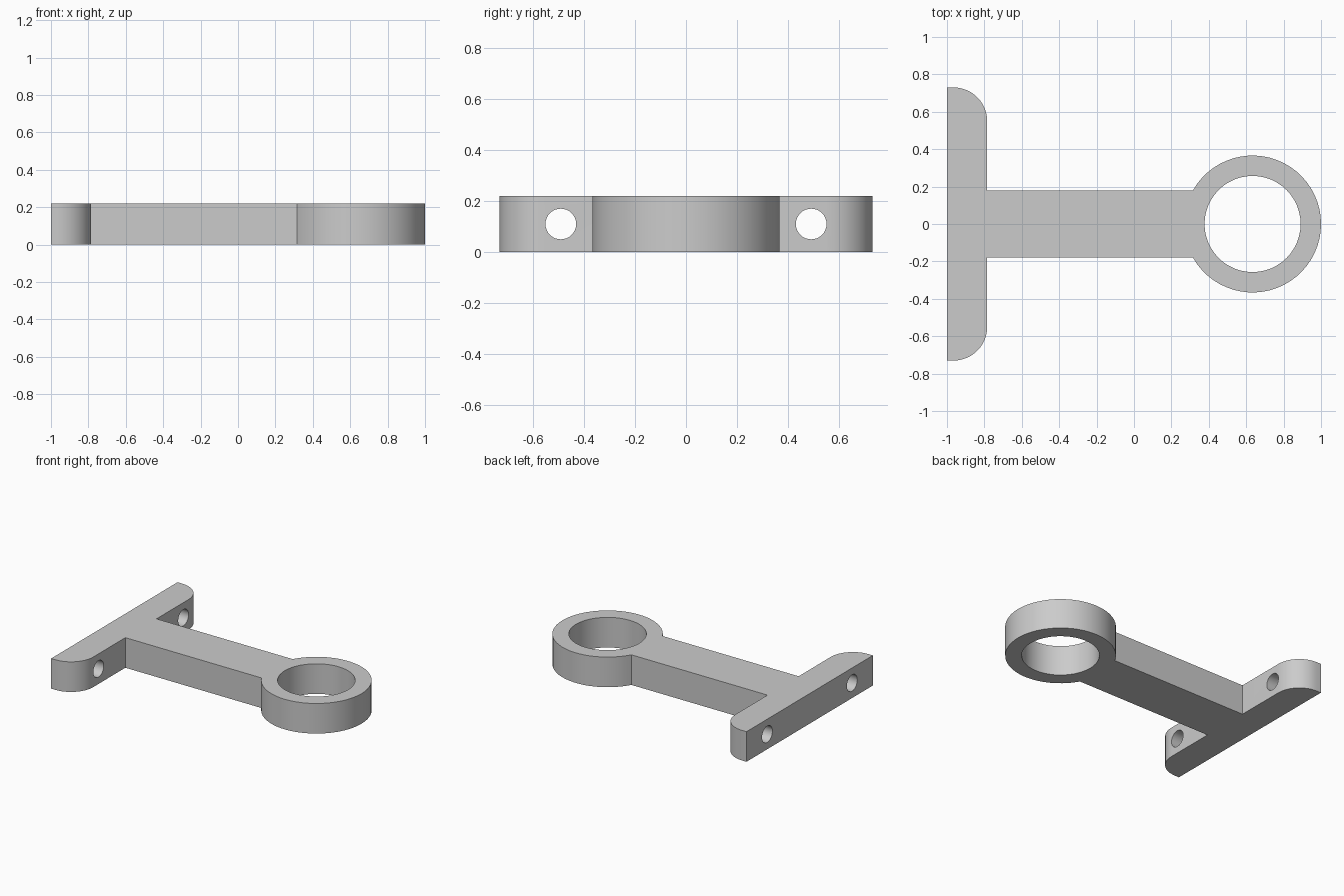
import bpy
import bmesh
from math import sin, cos, pi, asin
from mathutils import Matrix

cube = bpy.data.objects.get("Cube")
if cube:
    bpy.data.objects.remove(cube, do_unlink=True)

HEIGHT = 0.22
RING_X, RING_R, BORE_R = 0.634, 0.366, 0.257
ARM_Y = 0.18
PLATE_X, PLATE_Y, CORNER = -0.785, 0.73, 0.18
HOLE_Y, HOLE_R = 0.49, 0.06

metal = bpy.data.materials.new("light_grey")
metal.use_nodes = True
grey = (0.6, 0.6, 0.6, 1)
metal.diffuse_color = grey
metal.node_tree.nodes["Principled BSDF"].inputs["Base Color"].default_value = grey


def arc(cx, cy, r, start, end, steps):
    angles = [start + (end - start) * i / steps for i in range(steps + 1)]
    return [(cx + r * cos(a), cy + r * sin(a)) for a in angles]


def make_object(name, bm):
    mesh = bpy.data.meshes.new(name)
    bmesh.ops.recalc_face_normals(bm, faces=bm.faces)
    bm.to_mesh(mesh)
    bm.free()
    mesh.materials.append(metal)
    obj = bpy.data.objects.new(name, mesh)
    bpy.context.collection.objects.link(obj)
    return obj


def cut_cylinder(target, radius, depth, matrix, segments):
    bm = bmesh.new()
    bmesh.ops.create_cone(bm, cap_ends=True, segments=segments, radius1=radius,
                          radius2=radius, depth=depth, matrix=matrix)
    cutter = make_object("hole_cutter", bm)
    cutter.hide_render = True
    mod = target.modifiers.new("hole", 'BOOLEAN')
    mod.operation = 'DIFFERENCE'
    mod.solver = 'EXACT'
    mod.object = cutter
    bpy.context.view_layer.objects.active = target
    bpy.ops.object.modifier_apply(modifier=mod.name)
    bpy.data.objects.remove(cutter, do_unlink=True)


# Half outline from ring tip along the arm to the mounting plate, then mirrored
half = arc(RING_X, 0, RING_R, 0, pi - asin(ARM_Y / RING_R), 24)
half.append((PLATE_X, ARM_Y))
half += arc(PLATE_X - CORNER, PLATE_Y - CORNER, CORNER, 0, pi / 2, 12)
half.append((-1, PLATE_Y))
outline = half + [(x, -y) for x, y in reversed(half[1:])]

bm = bmesh.new()
base = bm.faces.new([bm.verts.new((x, y, 0)) for x, y in outline])
top = bmesh.ops.extrude_face_region(bm, geom=[base])
bmesh.ops.translate(bm, vec=(0, 0, HEIGHT),
                    verts=[v for v in top["geom"] if isinstance(v, bmesh.types.BMVert)])
bracket = make_object("ring_bracket", bm)

# Ring bore and the two screw holes through the plate
mid = HEIGHT / 2
cut_cylinder(bracket, BORE_R, 1, Matrix.Translation((RING_X, 0, mid)), 48)
for side in (-1, 1):
    place = Matrix.Translation((-0.9, side * HOLE_Y, mid)) @ Matrix.Rotation(pi / 2, 4, 'Y')
    cut_cylinder(bracket, HOLE_R, 0.6, place, 32)

# Smooth curved walls, crisp edges
bpy.ops.object.select_all(action='DESELECT')
bracket.select_set(True)
bpy.context.view_layer.objects.active = bracket
bpy.ops.object.shade_smooth_by_angle(angle=pi / 6)
